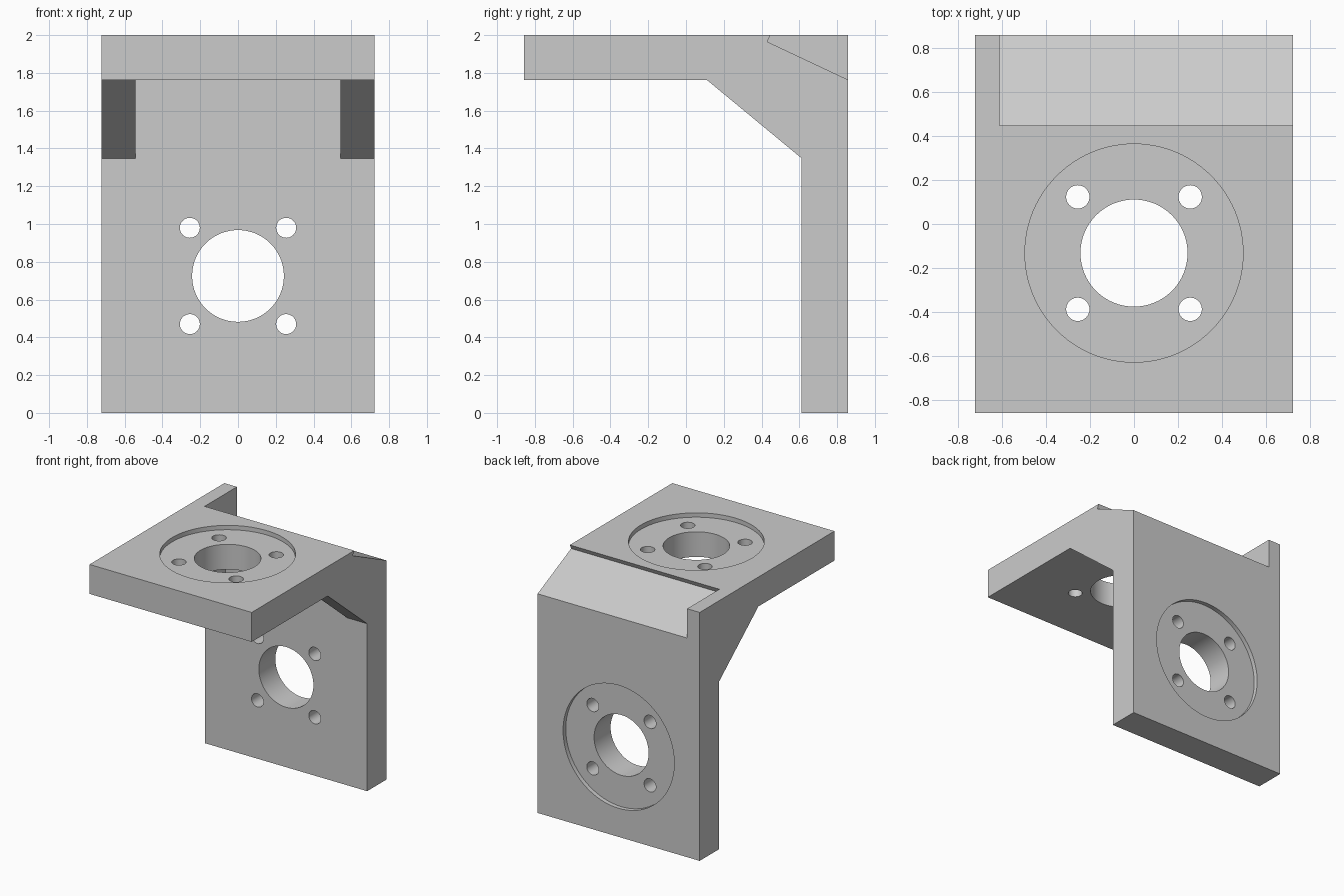
import bpy, bmesh, math
from mathutils import Matrix, Vector

if "Cube" in bpy.data.objects:
    bpy.data.objects.remove(bpy.data.objects["Cube"], do_unlink=True)

HALF_W = 0.722
BACK, FRONT = 0.857, -0.857
WALL_Y, PLATE_Z = 0.612, 1.763    # inner faces of the two plates

grey = bpy.data.materials.new("plain grey")
grey.use_nodes = True
grey.diffuse_color = (0.6, 0.6, 0.6, 1)
grey.node_tree.nodes["Principled BSDF"].inputs["Base Color"].default_value = (0.6, 0.6, 0.6, 1)


def finish(name, bm):
    bmesh.ops.recalc_face_normals(bm, faces=bm.faces)
    mesh = bpy.data.meshes.new(name)
    bm.to_mesh(mesh)
    bm.free()
    mesh.materials.append(grey)
    obj = bpy.data.objects.new(name, mesh)
    bpy.context.collection.objects.link(obj)
    return obj


def prism(name, profile, x0, x1):
    """Extrude a (y, z) profile along x."""
    bm = bmesh.new()
    face = bm.faces.new([bm.verts.new((x0, y, z)) for y, z in profile])
    ext = bmesh.ops.extrude_face_region(bm, geom=[face])["geom"]
    moved = [v for v in ext if isinstance(v, bmesh.types.BMVert)]
    bmesh.ops.translate(bm, verts=moved, vec=(x1 - x0, 0, 0))
    return finish(name, bm)


def cylinder(name, centre, radius, depth, axis, sides):
    bm = bmesh.new()
    turn = Vector((0, 0, 1)).rotation_difference(Vector(axis)).to_matrix().to_4x4()
    bmesh.ops.create_cone(bm, cap_ends=True, segments=sides, radius1=radius, radius2=radius,
                          depth=depth, matrix=Matrix.Translation(centre) @ turn)
    return finish(name, bm)


def cut(target, cutter):
    mod = target.modifiers.new("cut", "BOOLEAN")
    mod.operation = "DIFFERENCE"
    mod.solver = "EXACT"
    mod.object = cutter
    bpy.context.view_layer.objects.active = target
    bpy.ops.object.modifier_apply(modifier=mod.name)
    bpy.data.objects.remove(cutter, do_unlink=True)


# L-shaped bracket body
bracket = prism("bracket_body", [(FRONT, 2), (BACK, 2), (BACK, 0), (WALL_Y, 0),
                                 (WALL_Y, PLATE_Z), (FRONT, PLATE_Z)], -HALF_W, HALF_W)

# Sloped notch on the rear top edge, leaving a thin rib on the right
cut(bracket, prism("notch_cutter", [(0.43, 1.965), (0.942, 1.724), (1.1, 2.06), (0.475, 2.06)],
                   -0.61, 1))


def flange(centre, axis, across):
    """Shallow round recess, centre bore and four bolt holes."""
    centre, axis, across = Vector(centre), Vector(axis), Vector(across)
    cut(bracket, cylinder("recess_cutter", centre, 0.495, 0.07, axis, 96))
    cut(bracket, cylinder("bore_cutter", centre, 0.243, 0.8, axis, 64))
    for sx in (-1, 1):
        for sa in (-1, 1):
            spot = centre + Vector((sx * 0.255, 0, 0)) + across * sa * 0.255
            cut(bracket, cylinder("bolt_cutter", spot, 0.053, 0.8, axis, 32))


flange((0, -0.132, 2), (0, 0, 1), (0, 1, 0))
flange((0, BACK, 0.725), (0, 1, 0), (0, 0, 1))

# Triangular gussets at both ends of the inner corner
for name, x0, x1 in (("right_gusset", -HALF_W, -0.542), ("left_gusset", 0.542, HALF_W)):
    prism(name, [(0.11, PLATE_Z), (WALL_Y, PLATE_Z), (WALL_Y, 1.348)], x0, x1)

# Smooth bores, crisp edges
bpy.ops.object.select_all(action="DESELECT")
bracket.select_set(True)
bpy.context.view_layer.objects.active = bracket
bpy.ops.object.shade_smooth_by_angle(angle=math.radians(20))
